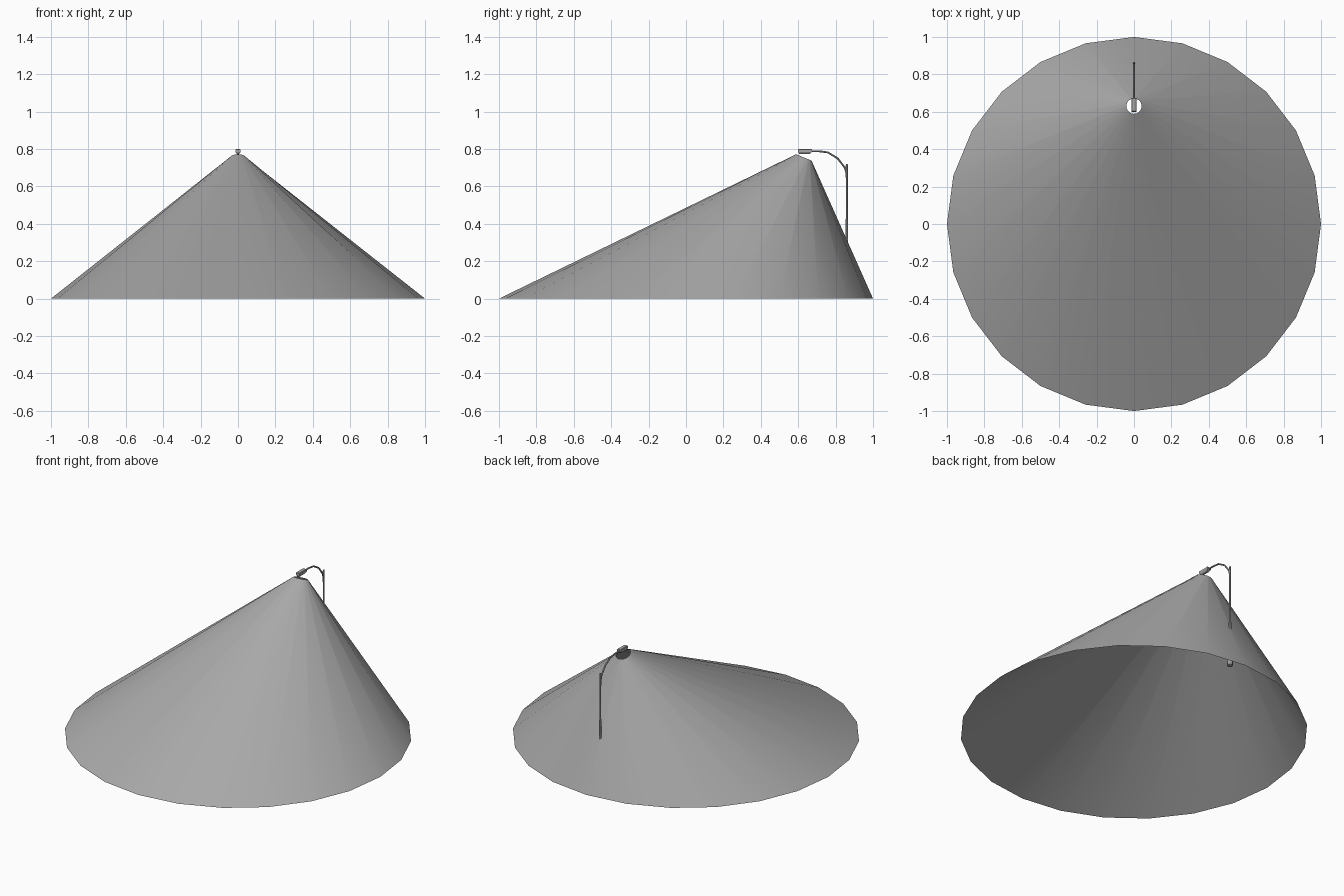
import bpy, bmesh, math
from mathutils import Vector

cube = bpy.data.objects.get("Cube")
if cube:
    bpy.data.objects.remove(cube, do_unlink=True)


def make_material(name, value):
    mat = bpy.data.materials.new(name)
    mat.use_nodes = True
    colour = (value, value, value, 1)
    mat.diffuse_color = colour
    mat.node_tree.nodes["Principled BSDF"].inputs["Base Color"].default_value = colour
    return mat


grey = make_material("mid grey", 0.4)


def add_object(name, bm, smooth=True):
    bmesh.ops.recalc_face_normals(bm, faces=bm.faces[:])
    mesh = bpy.data.meshes.new(name)
    bm.to_mesh(mesh)
    bm.free()
    mesh.materials.append(grey)
    obj = bpy.data.objects.new(name, mesh)
    bpy.context.collection.objects.link(obj)
    if smooth:
        bpy.ops.object.select_all(action="DESELECT")
        obj.select_set(True)
        bpy.context.view_layer.objects.active = obj
        bpy.ops.object.shade_smooth_by_angle(angle=math.radians(40))
    return obj


def loft(name, rings, capped=True, smooth=True):
    """Skin a list of equally long rings of points."""
    bm = bmesh.new()
    loops = [[bm.verts.new(p) for p in ring] for ring in rings]
    n = len(loops[0])
    for a, b in zip(loops, loops[1:]):
        for i in range(n):
            j = (i + 1) % n
            bm.faces.new((a[i], a[j], b[j], b[i]))
    if capped:
        bm.faces.new(loops[0])
        bm.faces.new(loops[-1])
    return add_object(name, bm, smooth)


def circle(y, z, radius, sides, slope=0.0):
    """Horizontal ring, optionally tipped down towards the back."""
    ring = []
    for i in range(sides):
        a = math.tau * i / sides
        dy = radius * math.sin(a)
        ring.append((radius * math.cos(a), y + dy, z - slope * dy))
    return ring


# Open slanted cone of light
loft("light_cone", [circle(0, 0, 1, 24), circle(0.63, 0.755, 0.041, 24, 0.41)], capped=False)

# Stepped post with a base collar
POST_Y = 0.86
profile = [(0.06, 0.016), (0.09, 0.016), (0.10, 0.008), (0.42, 0.007), (0.43, 0.005),
           (0.64, 0.005), (0.65, 0.006), (0.71, 0.006), (0.72, 0.004)]
loft("post", [circle(POST_Y, z, r, 8) for z, r in profile])

# Curved arm swept from the post to the lamp
path = [Vector((0, y, z)) for y, z in
        [(0.86, 0.63), (0.858, 0.67), (0.849, 0.70), (0.811, 0.75),
         (0.758, 0.782), (0.71, 0.788), (0.66, 0.788)]]
rings = []
for i, p in enumerate(path):
    along = (path[min(i + 1, len(path) - 1)] - path[max(i - 1, 0)]).normalized()
    side = Vector((1, 0, 0))
    up = side.cross(along)
    rings.append([p + 0.005 * (side * math.cos(a) + up * math.sin(a))
                  for a in (math.tau * k / 8 for k in range(8))])
loft("arm", rings)


# Lamp head, with a narrower lens side facing down
def rectangle(half_width, front, back, z):
    return [(-half_width, front, z), (half_width, front, z),
            (half_width, back, z), (-half_width, back, z)]


loft("lamp_head", [rectangle(0.006, 0.605, 0.66, 0.773), rectangle(0.013, 0.60, 0.673, 0.784),
                   rectangle(0.013, 0.60, 0.673, 0.797), rectangle(0.010, 0.603, 0.67, 0.80)],
     smooth=False)
